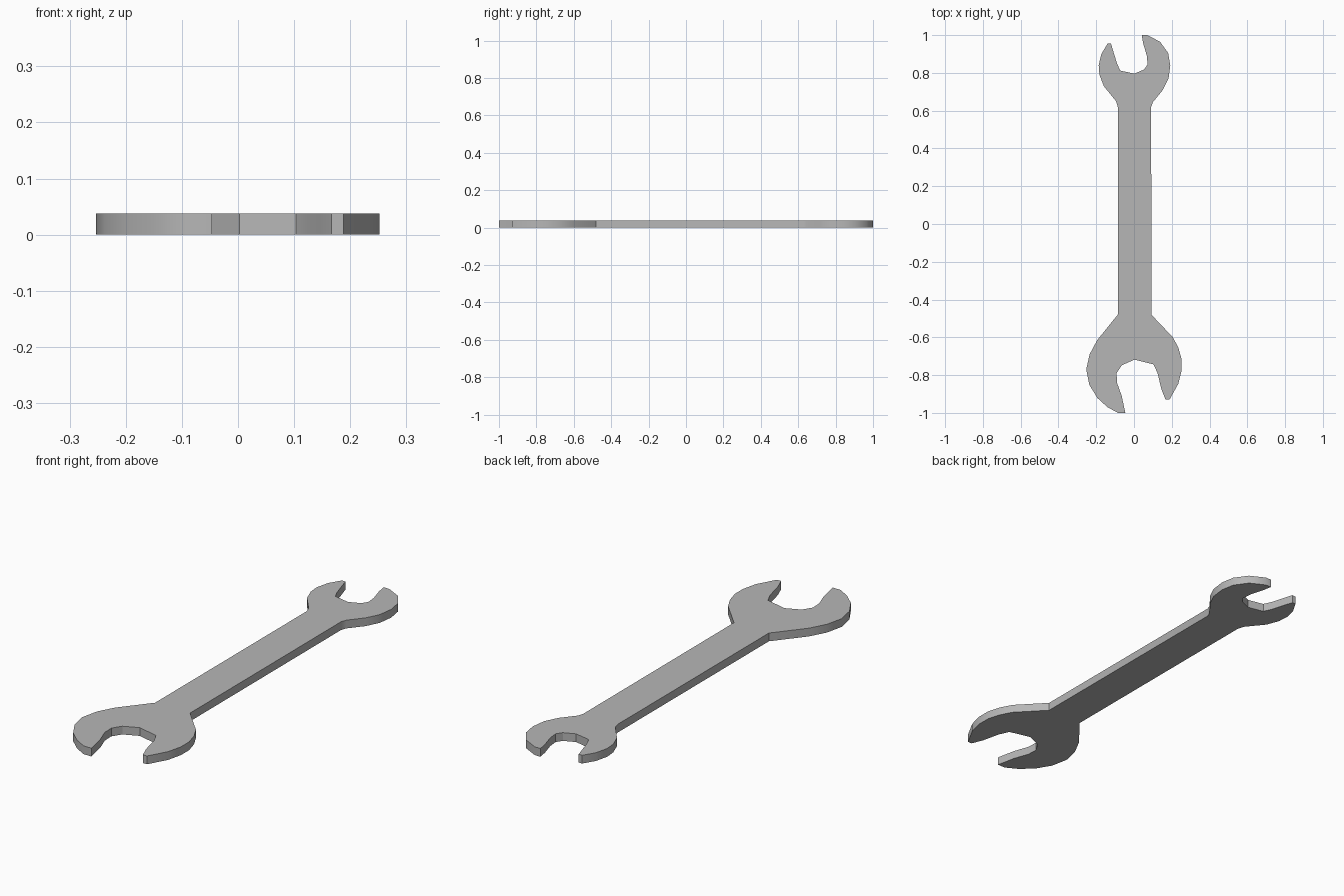
import bpy, bmesh, math

THICKNESS = 0.038

# Small open jaw at +y: runs from right shoulder, round the jaw, to left shoulder
small_head = [
    (0.091, 0.62), (0.1, 0.645), (0.153, 0.71), (0.183, 0.77), (0.192, 0.84),
    (0.181, 0.905), (0.138, 0.965), (0.07, 1.0), (0.041, 1.0),
    (0.049, 0.955), (0.068, 0.89), (0.072, 0.845), (0.054, 0.818), (0.002, 0.796),
    (-0.073, 0.812), (-0.09, 0.85), (-0.122, 0.955), (-0.14, 0.955),
    (-0.173, 0.9), (-0.187, 0.84), (-0.183, 0.79), (-0.16, 0.73), (-0.095, 0.65),
    (-0.086, 0.62),
]

# Large open jaw at -y: runs from left shoulder, round the jaw, to right shoulder
large_head = [
    (-0.086, -0.48), (-0.195, -0.615), (-0.235, -0.69), (-0.253, -0.77),
    (-0.237, -0.85), (-0.195, -0.92), (-0.14, -0.97), (-0.085, -1.0),
    (-0.046, -1.0), (-0.065, -0.91), (-0.09, -0.84), (-0.092, -0.79),
    (-0.065, -0.748), (0.003, -0.718), (0.103, -0.743), (0.125, -0.79),
    (0.145, -0.875), (0.167, -0.93), (0.188, -0.93), (0.235, -0.845),
    (0.252, -0.775), (0.252, -0.715), (0.235, -0.655), (0.206, -0.6),
    (0.092, -0.48),
]


def extrude_profile(name, outline, height):
    bm = bmesh.new()
    face = bm.faces.new([bm.verts.new((x, y, 0)) for x, y in outline])
    result = bmesh.ops.extrude_face_region(bm, geom=[face], use_keep_orig=True)
    top = [g for g in result["geom"] if isinstance(g, bmesh.types.BMVert)]
    bmesh.ops.translate(bm, verts=top, vec=(0, 0, height))
    bmesh.ops.recalc_face_normals(bm, faces=bm.faces)
    mesh = bpy.data.meshes.new(name)
    bm.to_mesh(mesh)
    bm.free()
    obj = bpy.data.objects.new(name, mesh)
    bpy.context.collection.objects.link(obj)
    return obj


# The straight handle edges join the two heads into one flat plate
wrench = extrude_profile("open_end_wrench", small_head + large_head, THICKNESS)

# Rounded jaw sides shade smoothly, plate edges and corners stay sharp
bpy.context.view_layer.objects.active = wrench
wrench.select_set(True)
bpy.ops.object.shade_smooth_by_angle(angle=math.radians(32))

# Dark steel grey
steel = bpy.data.materials.new("steel")
steel.diffuse_color = (0.47, 0.47, 0.47, 1)
wrench.data.materials.append(steel)
